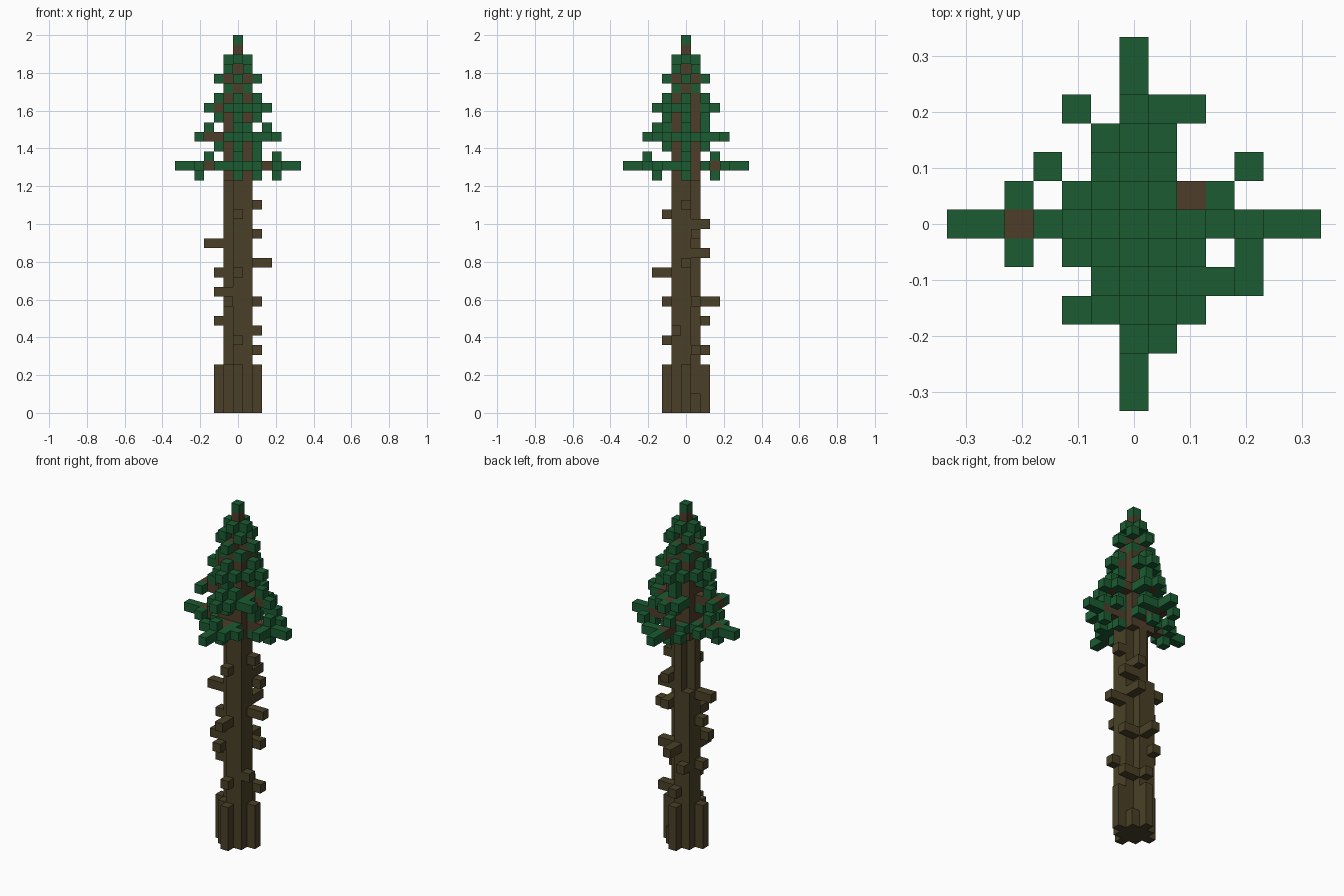
import bpy
import bmesh
from mathutils import Vector

if "Cube" in bpy.data.objects:
    bpy.data.objects.remove(bpy.data.objects["Cube"], do_unlink=True)

V = 2 / 39  # edge of one block


def material(name, rgb):
    m = bpy.data.materials.new(name)
    m.use_nodes = True
    m.diffuse_color = (*rgb, 1)
    m.node_tree.nodes["Principled BSDF"].inputs["Base Color"].default_value = (*rgb, 1)
    return m


bark = material("bark brown", (0.067, 0.051, 0.020))
wood = material("branch brown", (0.074, 0.047, 0.023))
green = material("needle green", (0.011, 0.105, 0.032))


def box(x0, x1, y0, y1, z0, z1):
    return {(x, y, z) for x in range(x0, x1 + 1)
            for y in range(y0, y1 + 1) for z in range(z0, z1 + 1)}


def plus(r, z):
    """The four blocks at distance r along the axes."""
    return {(r, 0, z), (-r, 0, z), (0, r, z), (0, -r, z)}


def around(a, b, z):
    """The blocks at (+-a, +-b)."""
    return {(i * a, j * b, z) for i in (1, -1) for j in (1, -1)}


# Trunk core: a cross with corner columns of different heights
trunk = box(-1, 1, 0, 0, 0, 23) | box(0, 0, -1, 1, 0, 23)
for x, y, top in [(1, -1, 23), (-1, 1, 17), (-1, -1, 4), (1, 1, 1)]:
    trunk |= box(x, x, y, y, 0, top)

# Flared root columns
roots = set()
for z in range(5):
    roots |= plus(2, z)

# Broken branch stubs: side direction, offset along the side, layer, length
stubs = set()
for dx, dy, off, z, length in [
        (1, 0, 0, 21, 1), (1, 0, 1, 18, 1), (1, 0, 0, 15, 2),
        (1, 0, 1, 11, 1), (1, 0, -1, 8, 1), (1, 0, 1, 6, 1),
        (-1, 0, 0, 17, 2), (-1, 0, 0, 14, 1), (-1, 0, -1, 12, 1), (-1, 0, 0, 9, 1),
        (0, -1, 0, 20, 1), (0, -1, 0, 14, 2), (0, -1, -1, 11, 1), (0, -1, 0, 7, 1),
        (0, 1, 1, 19, 1), (0, 1, 1, 16, 1), (0, 1, 0, 11, 2),
        (0, 1, -1, 9, 1), (0, 1, 0, 6, 1)]:
    # Offset stubs start on the corner block beside the trunk
    for r in range(2 - abs(off), 2 + length):
        stubs.add((dx * r + abs(dy) * off, dy * r + abs(dx) * off, z))
stubs -= trunk

# Upper stem tapers to a single column; whorls of branches shorten upwards
stem = box(-1, 1, -1, 1, 24, 32) | box(0, 0, 0, 0, 33, 37) | plus(1, 33) | plus(1, 34)
branches = {(2, 1, 28), (-4, 0, 28)}
needles = {(0, 0, 38)}
for z, inner, tip in [(25, 4, 6), (28, 3, 4), (31, 2, 3), (34, 1, 2)]:
    for r in range(2, inner + 1):
        branches |= plus(r, z)
    for r in range(inner + 1, tip + 1):
        needles |= plus(r, z)

# Needle tufts on the top
needles |= plus(1, 36) | around(1, 1, 35) | around(1, 1, 33)
# Tufts between the whorls
for z in (27, 30, 32):
    needles |= plus(2, z)
needles |= around(1, 2, 31) | {(2, -1, 31), (-2, 1, 31)}
needles |= {(3, 0, 29), (-3, 0, 29), (0, -3, 29), (0, -2, 29), (1, -2, 29), (0, 2, 29)}
needles |= around(1, 2, 28) | around(1, 3, 28)
needles |= {(2, -1, 28), (2, -2, 28), (3, -2, 28), (3, 1, 28), (-4, 1, 28), (-4, -1, 28)}
# Tufts on the lowest and longest whorl
needles |= {(-4, 1, 25), (-4, -1, 25), (-3, 0, 26), (-4, 0, 24), (-3, 2, 25),
            (-2, -1, 25), (-2, 1, 25)}
needles |= {(4, -1, 25), (4, -2, 25), (4, 2, 25), (4, 0, 26), (4, 0, 24),
            (2, 0, 24), (2, 0, 26)}
needles |= {(0, -4, 26), (0, -3, 24), (1, -4, 25), (1, -3, 25), (-1, -3, 25),
            (2, -3, 25), (-2, -3, 25)}
needles |= {(0, 3, 26), (0, 3, 24), (1, 4, 25), (2, 4, 25), (-2, 4, 25)}
needles |= around(1, 2, 25)
needles -= branches | stem

everything = trunk | roots | stubs | stem | branches | needles
AXES = [Vector(a) for a in ((1, 0, 0), (0, 1, 0), (0, 0, 1))]


def build(name, cells, mat):
    """Mesh the outer block faces that touch no other block."""
    bm = bmesh.new()
    for c in sorted(cells):
        centre = Vector((c[0], c[1], c[2] + 0.5))
        for i in range(3):
            u, v = AXES[(i + 1) % 3] / 2, AXES[(i + 2) % 3] / 2
            for s in (1, -1):
                n = AXES[i] * s
                if tuple(c[k] + int(n[k]) for k in range(3)) in everything:
                    continue
                p, w = centre + n / 2, v * s
                bm.faces.new([bm.verts.new(q * V) for q in
                              (p - u - w, p + u - w, p + u + w, p - u + w)])
    bmesh.ops.remove_doubles(bm, verts=bm.verts, dist=0.0005)
    # Merge flat areas into single faces
    bmesh.ops.dissolve_limit(bm, angle_limit=0.01, verts=bm.verts, edges=bm.edges)
    mesh = bpy.data.meshes.new(name)
    bm.to_mesh(mesh)
    bm.free()
    mesh.materials.append(mat)
    bpy.context.collection.objects.link(bpy.data.objects.new(name, mesh))


build("trunk", trunk, bark)
build("roots", roots, bark)
build("branch_stubs", stubs, bark)
build("upper_stem", stem, wood)
build("branches", branches, wood)
build("needles", needles, green)
